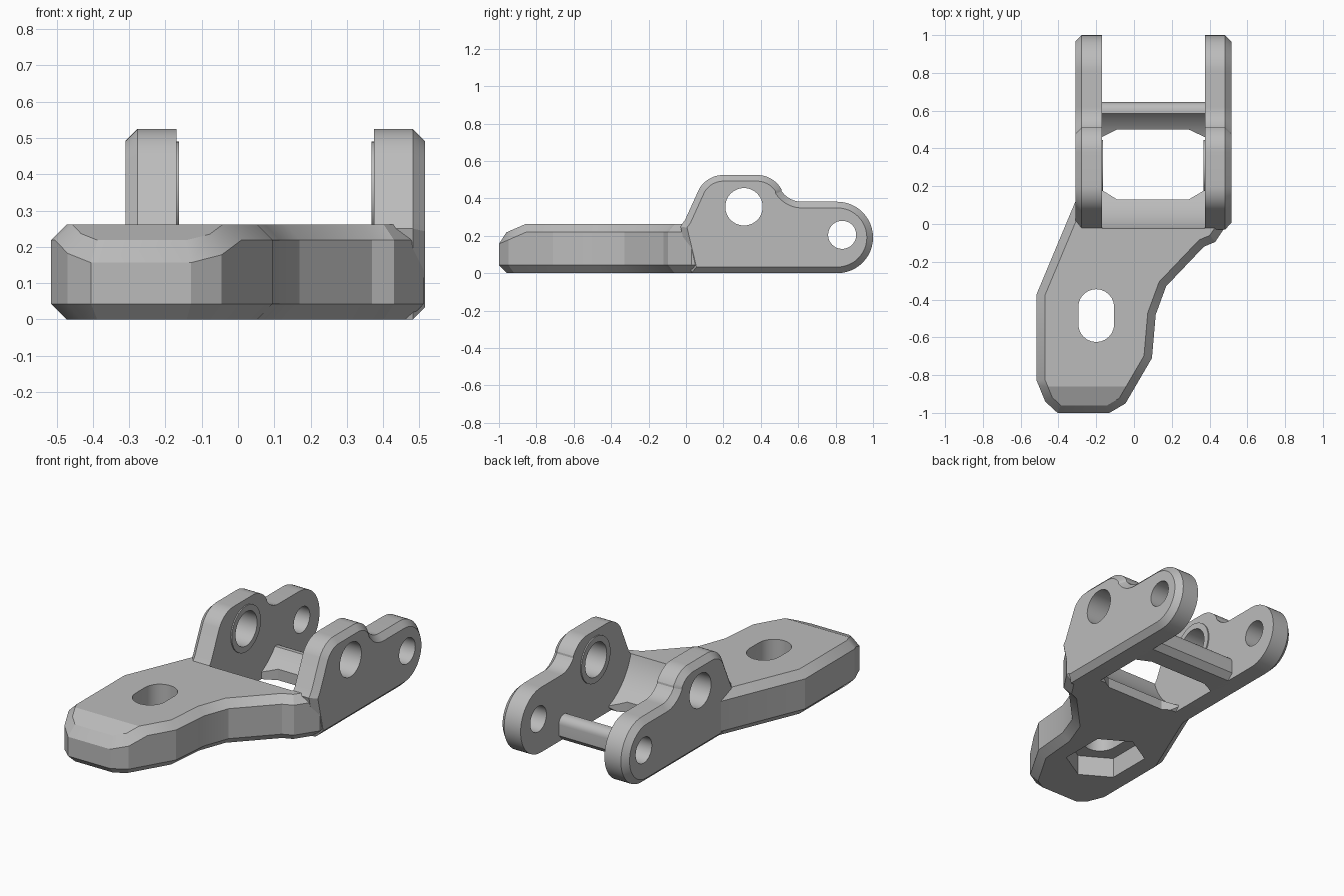
import bpy, bmesh
from math import cos, sin, radians
from mathutils import Vector

if "Cube" in bpy.data.objects:
    bpy.data.objects.remove(bpy.data.objects["Cube"])

grey = bpy.data.materials.new("plain grey")
grey.use_nodes = True
grey.diffuse_color = (0.5, 0.5, 0.5, 1)
grey.node_tree.nodes["Principled BSDF"].inputs["Base Color"].default_value = grey.diffuse_color


def arc(u, v, r, start, end, n=12):
    """Points along an arc, angles in degrees."""
    angles = [radians(start + (end - start) * i / n) for i in range(n + 1)]
    return [(u + r * cos(a), v + r * sin(a)) for a in angles]


def circle(u, v, r, n=48):
    return arc(u, v, r, 0, 360, n)[:-1]


def prism(name, outline, axis, lo, hi, edit=None):
    """Extrude an outline along z (outline in xy) or x (outline in yz)."""
    bm = bmesh.new()
    verts = [bm.verts.new((u, v, lo) if axis == "z" else (lo, u, v)) for u, v in outline]
    face = bm.faces.new(verts)
    grown = bmesh.ops.extrude_face_region(bm, geom=[face])["geom"]
    step = Vector((0, 0, hi - lo) if axis == "z" else (hi - lo, 0, 0))
    bmesh.ops.translate(bm, vec=step, verts=[g for g in grown if isinstance(g, bmesh.types.BMVert)])
    bmesh.ops.recalc_face_normals(bm, faces=bm.faces)
    if edit:
        edit(bm)
    mesh = bpy.data.meshes.new(name)
    bm.to_mesh(mesh)
    bm.free()
    obj = bpy.data.objects.new(name, mesh)
    bpy.context.collection.objects.link(obj)
    mesh.materials.append(grey)
    return obj


def chamfer(obj, width):
    mod = obj.modifiers.new("chamfer", "BEVEL")
    mod.width = width
    mod.segments = 1
    mod.limit_method = "ANGLE"
    mod.angle_limit = radians(55)


def finish(obj, cutters):
    """Cut, bake the modifiers and smooth the round faces."""
    for c in cutters:
        mod = obj.modifiers.new("cut", "BOOLEAN")
        mod.operation = "DIFFERENCE"
        mod.solver = "EXACT"
        mod.object = c
    graph = bpy.context.evaluated_depsgraph_get()
    baked = bpy.data.meshes.new_from_object(obj.evaluated_get(graph))
    obj.modifiers.clear()
    obj.data = baked
    bpy.ops.object.select_all(action="DESELECT")
    obj.select_set(True)
    bpy.context.view_layer.objects.active = obj
    bpy.ops.object.shade_smooth_by_angle(angle=radians(20))


INNER = (-0.17, 0.375)
OUTER = (-0.31, 0.515)
PIVOT = (0.31, 0.355)

# Cutters: pin holes, wheel clearance, window, bolt slot and nut pocket
pivot_hole = prism("pivot_hole_cutter", circle(*PIVOT, 0.1), "x", -0.7, 0.7)
pin_hole = prism("pin_hole_cutter", circle(0.835, 0.205, 0.075), "x", -0.7, 0.7)
clearance = prism("clearance_cutter", circle(*PIVOT, 0.347, 96), "x", *INNER)
window = prism("window_cutter", [(-0.09, 0.13), (0.29, 0.13), (0.375, 0.18), (0.375, 0.46),
                                 (0.29, 0.5), (-0.09, 0.5), (-0.17, 0.46), (-0.17, 0.18)],
               "z", -0.1, 0.25)
slot = prism("slot_cutter", arc(-0.2, -0.44, 0.095, 0, 180) + arc(-0.2, -0.53, 0.095, 180, 360),
             "z", -0.1, 0.4)
pocket = prism("pocket_cutter", [(-0.2, -0.25), (-0.37, -0.35), (-0.37, -0.62),
                                 (-0.2, -0.72), (-0.03, -0.62), (-0.03, -0.35)],
               "z", -0.1, 0.12)
cutters = [pivot_hole, pin_hole, clearance, window, slot, pocket]
for c in cutters:
    c.hide_render = True


# Foot plate with sloped nose
def slope_nose(bm):
    cut = bmesh.ops.bisect_plane(bm, geom=bm.verts[:] + bm.edges[:] + bm.faces[:],
                                 plane_co=(0, -0.86, 0.262), plane_no=(0, -0.4, 0.92),
                                 clear_outer=True)["geom_cut"]
    bmesh.ops.contextual_create(bm, geom=[g for g in cut if isinstance(g, bmesh.types.BMEdge)])
    bmesh.ops.recalc_face_normals(bm, faces=bm.faces)


plate = prism("foot_plate",
              [(-0.515, -0.37), (-0.515, -0.83), (-0.47, -0.94), (-0.405, -1), (-0.13, -1),
               (-0.045, -0.95), (0.095, -0.71), (0.115, -0.48), (0.17, -0.33), (0.37, -0.12),
               (0.43, -0.095), (0.513, 0.03), (0.5, 0.2), (-0.29, 0.2), (-0.31, 0.12)],
              "z", 0, 0.262, slope_nose)
chamfer(plate, 0.043)
finish(plate, [slot, pocket, clearance, window])

# Cross bar joining the arms, hollowed on the front
bar = prism("cross_bar", [(0.4, 0), (0.61, 0), (0.645, 0.035), (0.645, 0.1)]
            + arc(0.6, 0.1, 0.045, 0, 90, 6) + [(0.4, 0.145)], "x", -0.2, 0.4)
finish(bar, [clearance, window])

# Side arms with a hump, a rounded tail and chamfered outer faces
profile = ([(0.03, 0), (-0.03, 0.25), (-0.005, 0.285)]
           + arc(0.2, 0.375, 0.15, 150, 90)
           + arc(0.38, 0.375, 0.15, 90, 30)
           + arc(0.62, 0.515, 0.133, 210, 270)[1:]
           + arc(0.809, 0.191, 0.191, 90, -90, 24))
for side, inner, outer in zip(("right", "left"), INNER, OUTER):
    def bevel_outer(bm):
        rim = [e for e in bm.edges if all(abs(v.co.x - outer) < 1e-4 for v in e.verts)]
        bmesh.ops.bevel(bm, geom=rim, offset=0.033, segments=1, affect="EDGES", clamp_overlap=False)

    arm = prism(side + "_arm", profile, "x", inner, outer, bevel_outer)
    finish(arm, [pivot_hole, pin_hole])
    # Thin raised ring around the pivot hole
    raised = inner + (0.007 if side == "right" else -0.007)
    ring = prism(side + "_pivot_ring", circle(*PIVOT, 0.135), "x", inner, raised)
    finish(ring, [pivot_hole])

for c in cutters:
    bpy.data.objects.remove(c)
